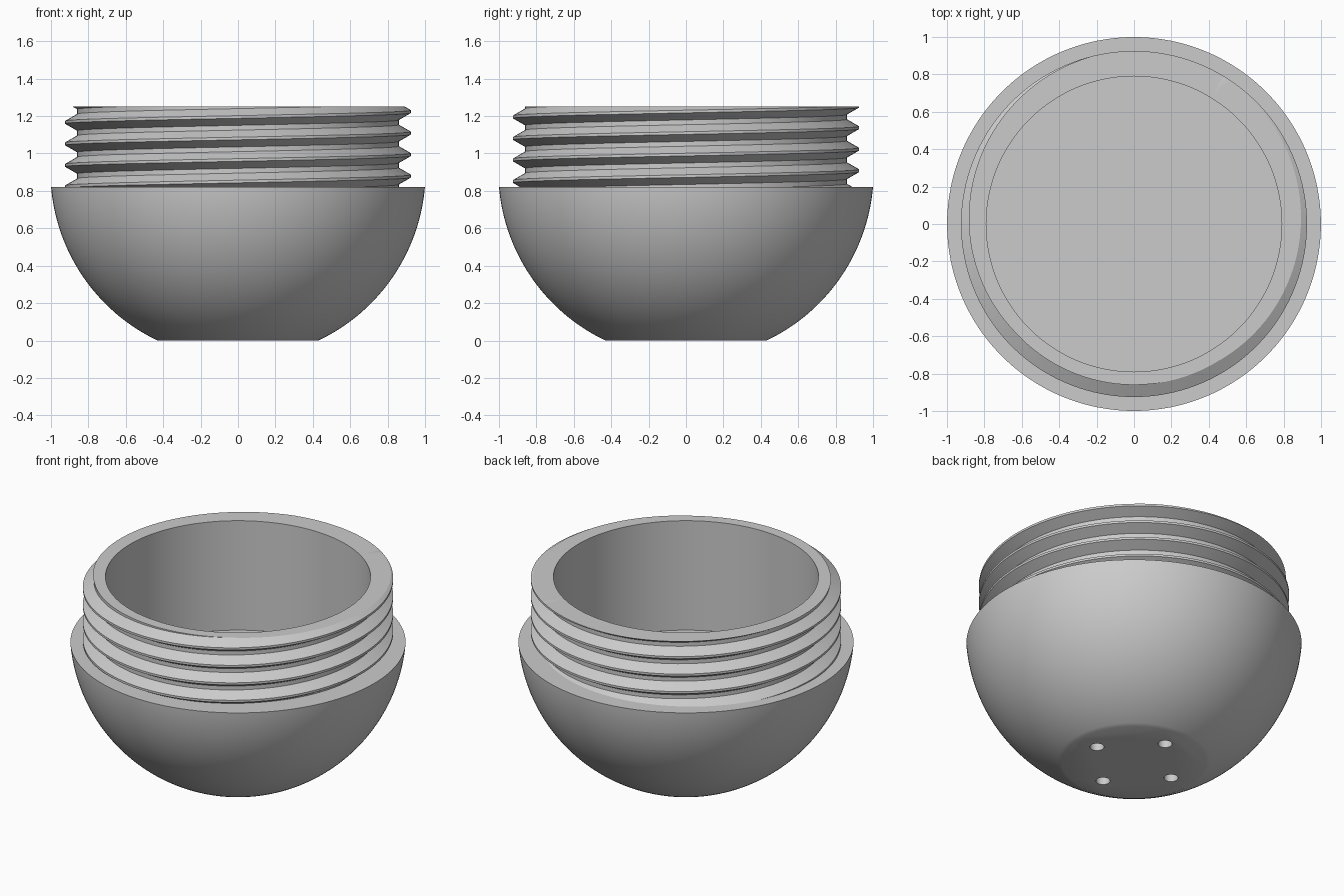
import bpy, bmesh
from math import asin, cos, sin, pi, sqrt, tan, radians
from mathutils import Matrix, Vector

cube = bpy.data.objects.get("Cube")
if cube:
    bpy.data.objects.remove(cube, do_unlink=True)

SEG = 160
BALL_R, BASE_R, INNER_R = 1.003, 0.43, 0.79
RIM_Z, TOP_Z, FLOOR_Z = 0.82, 1.25, 0.53
ROOT_R, CREST_R, PITCH = 0.86, 0.925, 0.115
HOLE_R, HOLE_DEPTH, HOLE_RING = 0.042, 0.15, 0.288

grey = bpy.data.materials.new("grey plastic")
grey.use_nodes = True
grey.diffuse_color = (0.6, 0.6, 0.6, 1)
grey.node_tree.nodes["Principled BSDF"].inputs["Base Color"].default_value = grey.diffuse_color


def make_object(name, bm):
    bmesh.ops.recalc_face_normals(bm, faces=bm.faces)
    mesh = bpy.data.meshes.new(name)
    bm.to_mesh(mesh)
    bm.free()
    mesh.materials.append(grey)
    obj = bpy.data.objects.new(name, mesh)
    bpy.context.collection.objects.link(obj)
    return obj


def activate(obj):
    bpy.ops.object.select_all(action='DESELECT')
    obj.select_set(True)
    bpy.context.view_layer.objects.active = obj


def shade(obj):
    activate(obj)
    bpy.ops.object.shade_smooth_by_angle(angle=radians(30))


def ring(bm, radius, z):
    """Circle of edges around the z axis."""
    verts = [bm.verts.new((radius * cos(2 * pi * i / SEG), radius * sin(2 * pi * i / SEG), z))
             for i in range(SEG)]
    return [bm.edges.new((verts[i - 1], verts[i])) for i in range(SEG)]


# Bowl: flat-bottomed ball with a cylindrical cavity, turned from a profile
centre_z = sqrt(BALL_R ** 2 - BASE_R ** 2)
low, high = -asin(centre_z / BALL_R), asin((RIM_Z - centre_z) / BALL_R)
STEPS = 40
arc = [low + (high - low) * i / STEPS for i in range(STEPS + 1)]
profile = [(BALL_R * cos(a), centre_z + BALL_R * sin(a)) for a in arc]
profile += [(INNER_R, RIM_Z), (INNER_R, FLOOR_Z)]

bm = bmesh.new()
points = [bm.verts.new((r, 0, z)) for r, z in profile]
lines = [bm.edges.new(pair) for pair in zip(points, points[1:])]
bmesh.ops.spin(bm, geom=points + lines, cent=(0, 0, 0), axis=(0, 0, 1),
               angle=2 * pi, steps=SEG, use_merge=True)
bmesh.ops.remove_doubles(bm, verts=bm.verts, dist=1e-5)
bmesh.ops.holes_fill(bm, edges=[e for e in bm.edges if e.is_boundary], sides=0)
bowl = make_object("bowl", bm)

# Four blind holes in the underside
bm = bmesh.new()
for k in range(4):
    a = k * pi / 2
    bmesh.ops.create_cone(bm, cap_ends=True, segments=32, radius1=HOLE_R, radius2=HOLE_R,
                          depth=2 * HOLE_DEPTH,
                          matrix=Matrix.Translation((HOLE_RING * cos(a), HOLE_RING * sin(a), 0)))
cutter = make_object("hole_cutter", bm)
cutter.hide_render = True
cut = bowl.modifiers.new("holes", 'BOOLEAN')
cut.object = cutter
cut.operation = 'DIFFERENCE'
cut.solver = 'EXACT'
activate(bowl)
bpy.ops.object.modifier_apply(modifier=cut.name)
bpy.data.objects.remove(cutter, do_unlink=True)
shade(bowl)

# Threaded neck: helical strip whose section is a truncated V
flank = (CREST_R - ROOT_R) * tan(radians(30))
crest = PITCH / 16
section = [(ROOT_R, -crest - flank), (CREST_R, -crest), (CREST_R, crest), (ROOT_R, crest + flank)]
TURNS, START_Z = 7, 0.649

bm = bmesh.new()
strip = []
for i in range(TURNS * SEG + 1):
    a = 2 * pi * i / SEG
    z = START_Z + PITCH * i / SEG
    strip.append([bm.verts.new((r * cos(a), r * sin(a), z + dz)) for r, dz in section])
for i in range(TURNS * SEG):
    here, after = strip[i], strip[i + 1]
    for p in range(3):
        bm.faces.new((here[p], after[p], after[p + 1], here[p + 1]))
    # root of the groove joins this turn to the one above
    if i + SEG < TURNS * SEG:
        up, up_after = strip[i + SEG], strip[i + SEG + 1]
        bm.faces.new((here[3], after[3], up_after[0], up[0]))

# Trim the thread level at both ends and close it to the bore
bore = []
for z, direction in ((RIM_Z, -1), (TOP_Z, 1)):
    trimmed = bmesh.ops.bisect_plane(bm, geom=bm.verts[:] + bm.edges[:] + bm.faces[:], dist=1e-6,
                                     plane_co=(0, 0, z), plane_no=(0, 0, direction),
                                     clear_outer=True)
    outer = [g for g in trimmed["geom_cut"] if isinstance(g, bmesh.types.BMEdge)]
    inner = ring(bm, INNER_R, z)
    bmesh.ops.triangle_fill(bm, edges=outer + inner, use_beauty=True,
                            normal=Vector((0, 0, direction)))
    bore += [e for e in bm.edges if e.is_boundary and
             all(abs(v.co.xy.length - INNER_R) < 1e-4 and abs(v.co.z - z) < 1e-4 for v in e.verts)]
bmesh.ops.bridge_loops(bm, edges=bore)
shade(make_object("threaded_neck", bm))
